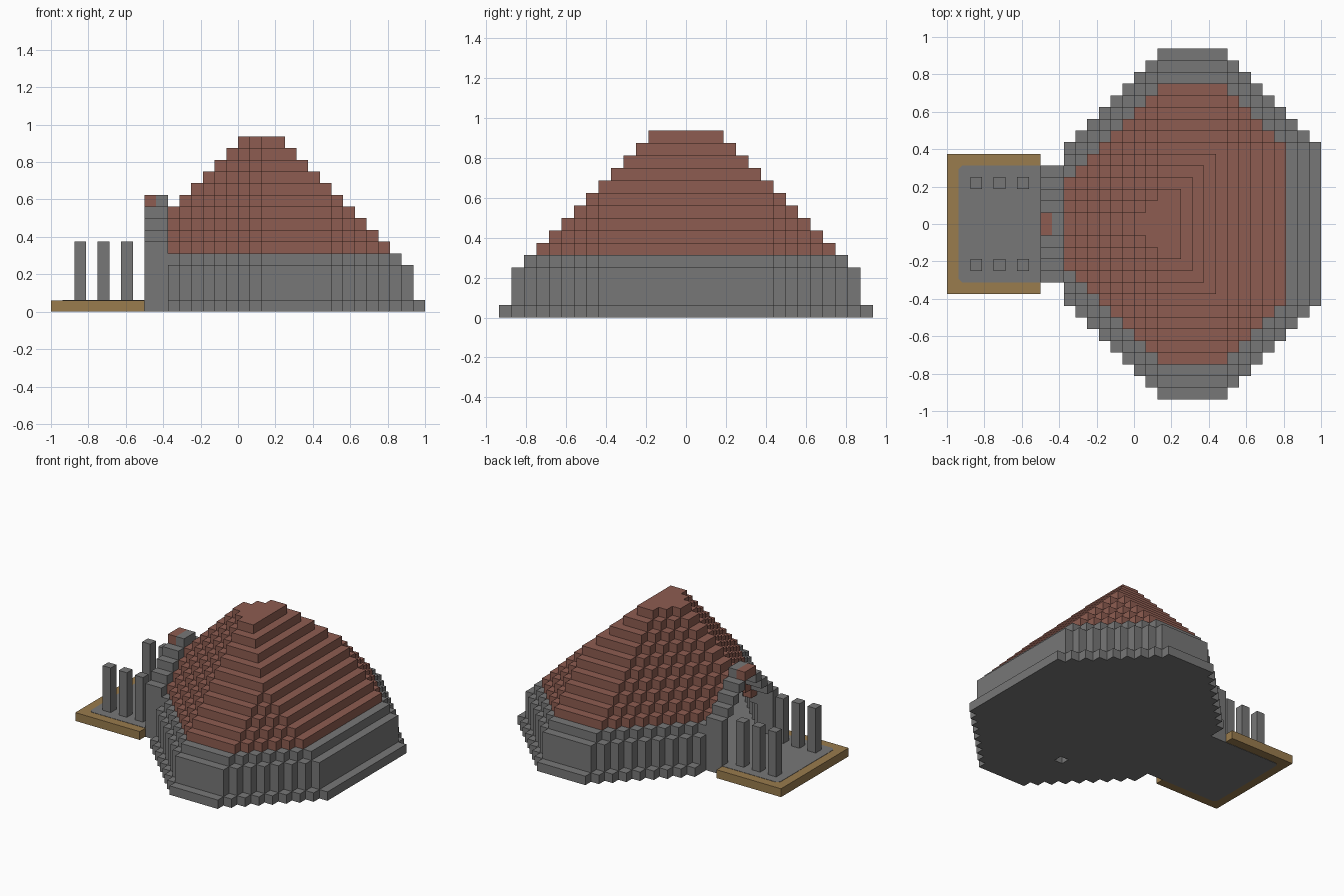
import bpy
import bmesh
from mathutils import Vector

U = 1 / 16  # edge of one building block

if "Cube" in bpy.data.objects:
    bpy.data.objects.remove(bpy.data.objects["Cube"], do_unlink=True)


def make_material(name, rgb):
    mat = bpy.data.materials.new(name)
    mat.use_nodes = True
    mat.diffuse_color = (*rgb, 1)
    mat.node_tree.nodes["Principled BSDF"].inputs["Base Color"].default_value = (*rgb, 1)
    return mat


STONE = make_material("grey stone", (0.185, 0.185, 0.185))
BRICK = make_material("red brown brick", (0.27, 0.108, 0.082))
WOOD = make_material("tan wood", (0.32, 0.2, 0.075))


def finish(name, bm, mat):
    mesh = bpy.data.meshes.new(name)
    bm.to_mesh(mesh)
    bm.free()
    mesh.materials.append(mat)
    obj = bpy.data.objects.new(name, mesh)
    bpy.context.collection.objects.link(obj)
    return obj


def blocks(name, cells, mat):
    """Skin a set of unit blocks, keeping only the exposed faces."""
    bm = bmesh.new()
    corners = {}
    for cell in cells:
        for axis in range(3):
            for side in (0, 1):
                near = list(cell)
                near[axis] += 2 * side - 1
                if tuple(near) in cells:
                    continue
                ring = []
                for a, b in ((0, 0), (1, 0), (1, 1), (0, 1)):
                    p = list(cell)
                    p[axis] += side
                    p[(axis + 1) % 3] += a
                    p[(axis + 2) % 3] += b
                    key = tuple(p)
                    if key not in corners:
                        corners[key] = bm.verts.new(Vector(key) * U)
                    ring.append(corners[key])
                bm.faces.new(ring if side else ring[::-1])
    bmesh.ops.dissolve_limit(bm, angle_limit=0.01, verts=bm.verts, edges=bm.edges)
    return finish(name, bm, mat)


def prism(name, outline, z0, z1, mat):
    """Extrude a flat outline upwards."""
    bm = bmesh.new()
    base = bm.faces.new([bm.verts.new((x, y, z0)) for x, y in outline])
    grown = bmesh.ops.extrude_face_region(bm, geom=[base])["geom"]
    top = [v for v in grown if isinstance(v, bmesh.types.BMVert)]
    bmesh.ops.translate(bm, verts=top, vec=(0, 0, z1 - z0))
    bmesh.ops.recalc_face_normals(bm, faces=bm.faces)
    return finish(name, bm, mat)


def hexagon(inset):
    """Stepped six-sided plan, drawn in by a number of blocks."""
    plan = set()
    for x in range(-6, 16 - inset):
        half = 15 - inset - max(0, 2 - x, x - 7)
        plan |= {(x, y) for y in range(-half, half)}
    return plan


def shell(levels):
    cells = set()
    for z in levels:
        inset = 1 if z < 4 else z - 2
        plan = hexagon(inset)
        if z < 14:
            plan -= hexagon(inset + 1)
        cells |= {(x, y, z) for x, y in plan}
    return cells


# Hall: floor with one missing block, stone walls, stepped brick roof
blocks("hall_floor", {(x, y, 0) for x, y in hexagon(0) - {(2, -9)}}, STONE)
blocks("hall_walls", shell(range(1, 5)), STONE)
blocks("stepped_roof", shell(range(5, 15)), BRICK)

# Gate: stepped gable arch with a brick keystone
gate = set()
keystone = set()
for z in range(10):
    half = min(5, 10 - z)
    inner = 0 if z == 0 else half - 1
    for x in (-8, -7):
        for y in range(-half, half):
            if -inner <= y < inner:
                continue
            (keystone if z == 9 and x == -8 else gate).add((x, y, z))
blocks("gate_arch", gate, STONE)
blocks("gate_keystone", keystone, BRICK)

# Forecourt: wooden edging around a paved centre with clipped corners
edge = [(-1, -6 * U), (-8 * U, -6 * U), (-8 * U, 6 * U), (-1, 6 * U)]
prism("forecourt_edging", edge, 0.002, U - 0.002, WOOD)
c = 0.02
w, h = -15 * U, 5 * U
paving = [(w + c, -h), (-8 * U, -h), (-8 * U, h), (w + c, h), (w, h - c), (w, c - h)]
prism("forecourt_paving", paving, 0, U, STONE)

# Two rows of pillars
for side, y in (("left", 3), ("right", -4)):
    for n, x in enumerate((-14, -12, -10), 1):
        blocks(f"pillar_{side}_{n}", {(x, y, z) for z in range(1, 6)}, STONE)
